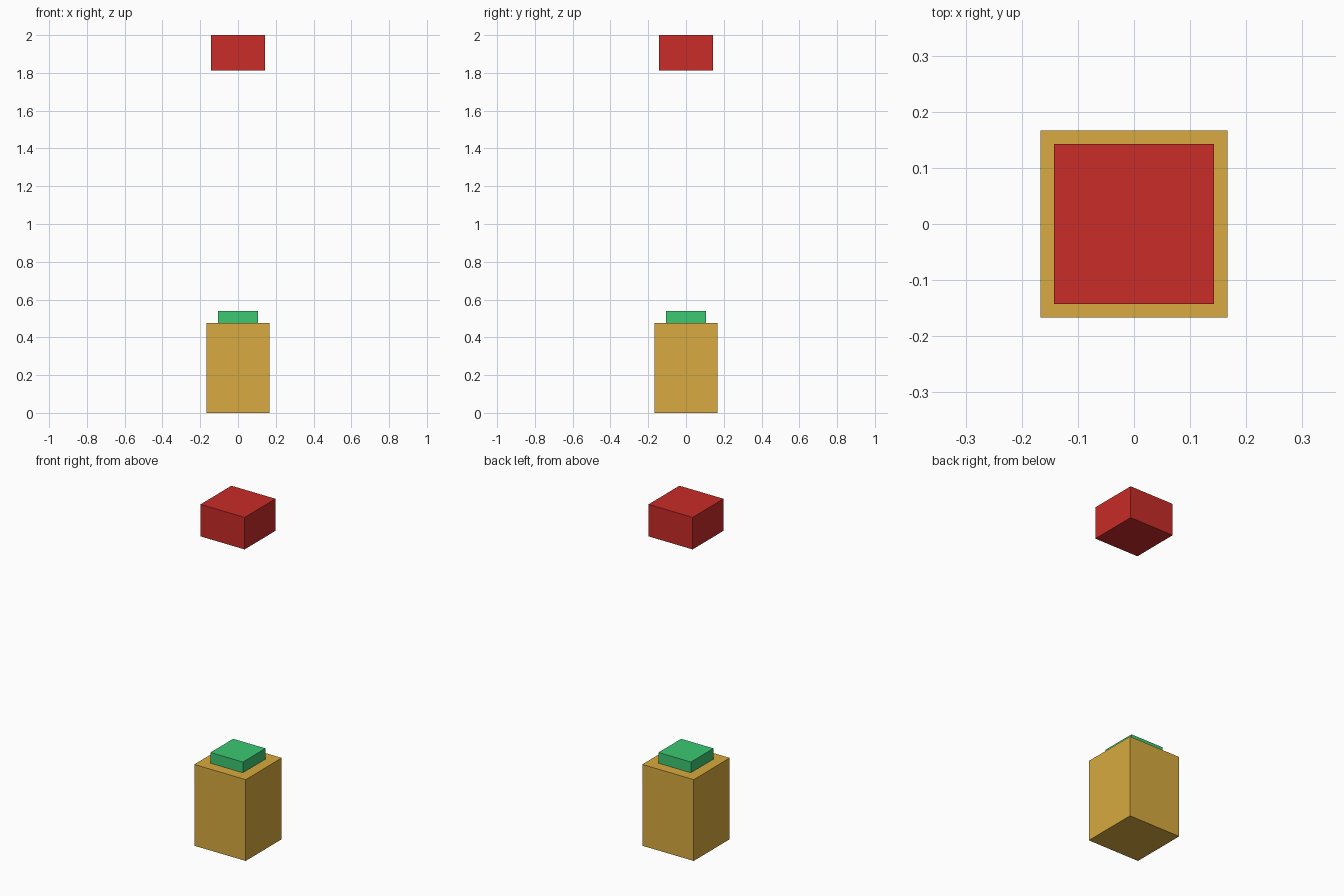
import bpy

if "Cube" in bpy.data.objects:
    bpy.data.objects.remove(bpy.data.objects["Cube"])


def block(name, half_width, z0, z1, color):
    """Square block centred on the z axis, spanning z0 to z1."""
    bpy.ops.mesh.primitive_cube_add(size=1, location=(0, 0, (z0 + z1) / 2))
    obj = bpy.context.object
    obj.name = name
    obj.scale = (2 * half_width, 2 * half_width, z1 - z0)
    bpy.ops.object.transform_apply(location=False, rotation=False, scale=True)
    mat = bpy.data.materials.new(name + "_color")
    mat.diffuse_color = (*color, 1)
    mat.use_nodes = True
    mat.node_tree.nodes["Principled BSDF"].inputs["Base Color"].default_value = mat.diffuse_color
    obj.data.materials.append(mat)
    return obj


# Tall base block standing on the ground
block("base_block", 0.167, 0.0, 0.477, (0.687, 0.402, 0.05))
# Thin pad resting on the base
block("top_pad", 0.105, 0.477, 0.54, (0.045, 0.578, 0.171))
# Separate block floating high above
block("floating_block", 0.143, 1.812, 2.0, (0.578, 0.025, 0.021))
